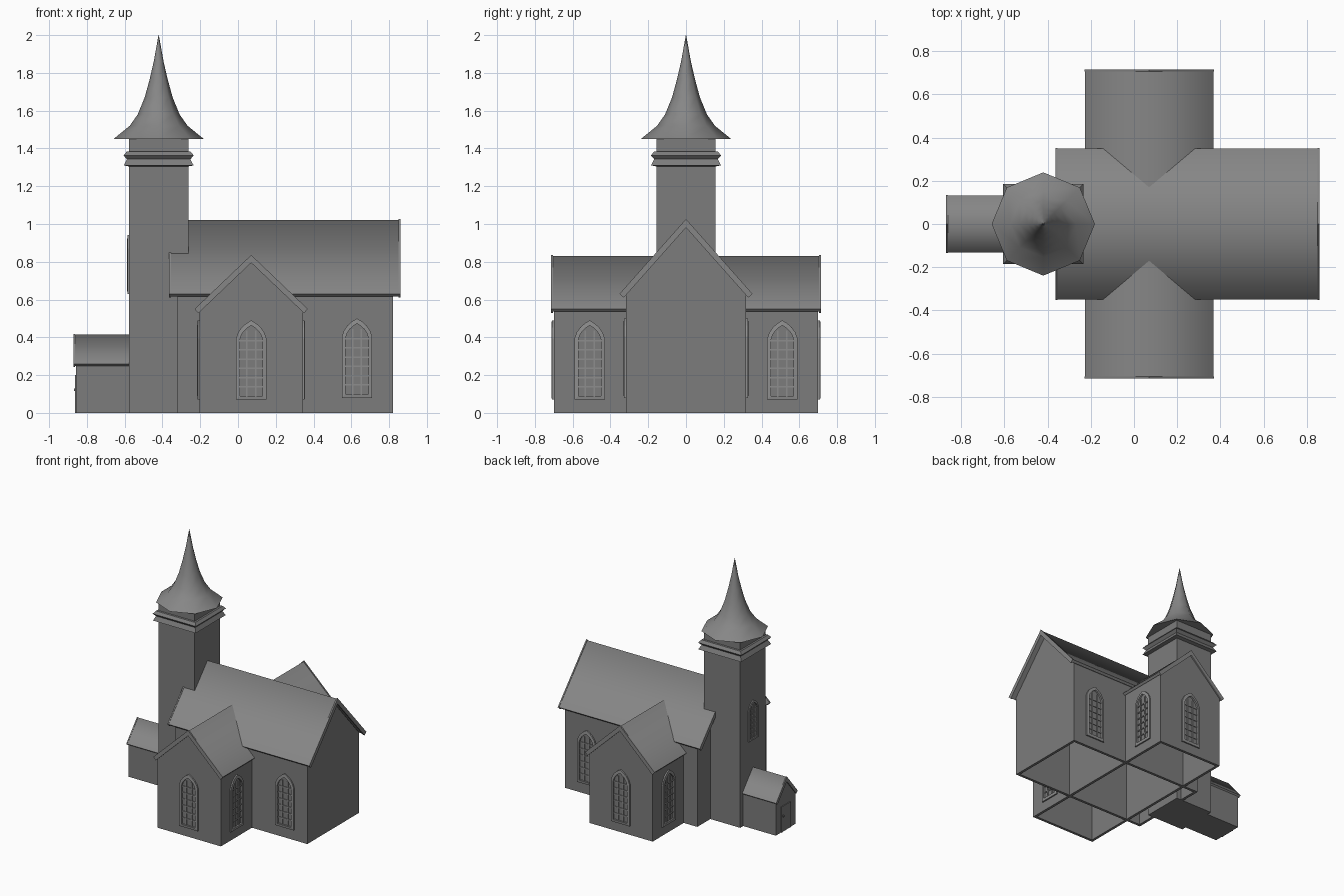
import bpy, bmesh, math
from mathutils import Matrix

if "Cube" in bpy.data.objects:
    bpy.data.objects.remove(bpy.data.objects["Cube"])


def grey(name, v):
    m = bpy.data.materials.new(name)
    m.diffuse_color = (v, v, v, 1)
    m.use_nodes = True
    m.node_tree.nodes["Principled BSDF"].inputs["Base Color"].default_value = m.diffuse_color
    return m


WALL, ROOF, TRIM = grey("wall_grey", 0.2), grey("roof_grey", 0.24), grey("trim_grey", 0.27)


def finish(name, bm, mat, smooth=None):
    bmesh.ops.recalc_face_normals(bm, faces=bm.faces)
    me = bpy.data.meshes.new(name)
    bm.to_mesh(me)
    bm.free()
    me.materials.append(mat)
    ob = bpy.data.objects.new(name, me)
    bpy.context.collection.objects.link(ob)
    if smooth:
        bpy.context.view_layer.objects.active = ob
        ob.select_set(True)
        bpy.ops.object.shade_smooth_by_angle(angle=math.radians(smooth))
        ob.select_set(False)
    return ob


def add_prism(bm, pts, a0, a1, axis):
    """Extrude a (u, z) outline along axis x or y."""
    def co(a, p):
        return (a, p[0], p[1]) if axis == 'x' else (p[0], a, p[1])
    lo = [bm.verts.new(co(a0, p)) for p in pts]
    hi = [bm.verts.new(co(a1, p)) for p in pts]
    bm.faces.new(lo)
    bm.faces.new(hi)
    n = len(pts)
    return [bm.faces.new((lo[i], lo[(i + 1) % n], hi[(i + 1) % n], hi[i])) for i in range(n)]


def walls(name, c, hw, shoulder, peak, a0, a1, axis, hollow=True):
    """Gabled wall shell, open underneath when hollow."""
    bm = bmesh.new()
    pts = [(c - hw, 0), (c + hw, 0), (c + hw, shoulder), (c, peak), (c - hw, shoulder)]
    sides = add_prism(bm, pts, a0, a1, axis)
    bmesh.ops.recalc_face_normals(bm, faces=bm.faces)
    if hollow:
        bmesh.ops.delete(bm, geom=[sides[0]], context='FACES_ONLY')
    ob = finish(name, bm, WALL)
    if hollow:
        m = ob.modifiers.new("thickness", 'SOLIDIFY')
        m.thickness = 0.02
        m.offset = -1
        m.use_even_offset = True


def chevron(c, hw, eave, ridge, t):
    """Roof cross-section with square-cut eaves, t thick."""
    s = (ridge - eave) / hw
    k = math.hypot(1, s)
    dx, dz = t * s / k, t / k
    return [(c, ridge), (c + hw, eave), (c + hw - dx, eave - dz), (c, ridge - t * k),
            (c - hw + dx, eave - dz), (c - hw, eave)]


def roof(name, c, hw, eave, ridge, a0, a1, axis, ends, t=0.02, g=0.006):
    bm = bmesh.new()
    sides = add_prism(bm, chevron(c, hw, eave, ridge, t), a0, a1, axis)
    # soft ridge: the two slopes shade as one surface, every other edge stays sharp
    top = (sides[0], sides[5])
    for f in top:
        f.smooth = True
    for e in bm.edges:
        e.smooth = all(f in top for f in e.link_faces)
    finish(name, bm, ROOF)
    # raised boards along the gable edges
    for i, (b0, b1) in enumerate(ends):
        bm = bmesh.new()
        add_prism(bm, chevron(c, hw + g / 2, eave, ridge + g, t + 0.01), b0, b1, axis)
        finish(f"{name}_gable_board_{i}", bm, ROOF)


def add_box(bm, x0, x1, y0, y1, z0, z1):
    add_prism(bm, [(x0, z0), (x1, z0), (x1, z1), (x0, z1)], y0, y1, 'y')


def arch(hw, z0, spring, top):
    curve = [(1, 0), (0.86, 0.33), (0.63, 0.61), (0.33, 0.83), (0, 1)]
    right = [(hw * u, spring + (top - spring) * v) for u, v in curve]
    return [(-hw, z0), (hw, z0)] + right + [(-u, z) for u, z in right[-2::-1]]


def window(name, x, y, z, turn, s=1.0):
    """Pointed window facing -y before turning: ring frame plus lattice bars."""
    bm = bmesh.new()
    outer = arch(0.08, 0, 0.325, 0.42)
    inner = arch(0.06, 0.02, 0.318, 0.393)
    loops = [[bm.verts.new((u, d, w)) for u, w in o]
             for o, d in ((outer, 0.003), (outer, -0.01), (inner, -0.013), (inner, 0.003))]
    n = len(outer)
    for a in range(4):
        p, q = loops[a], loops[(a + 1) % 4]
        for i in range(n):
            j = (i + 1) % n
            bm.faces.new((p[i], p[j], q[j], q[i]))
    for u in (-0.023, 0.023):
        add_box(bm, u - 0.004, u + 0.004, -0.007, 0.003, 0.015, 0.365)
    for i in range(6):
        w = 0.068 + i * 0.049
        add_box(bm, -0.061, 0.061, -0.006, 0.003, w - 0.004, w + 0.004)
    bmesh.ops.transform(bm, verts=bm.verts, matrix=Matrix.Translation((x, y, z))
                        @ Matrix.Rotation(math.radians(turn), 4, 'Z') @ Matrix.Scale(s, 4))
    finish(name, bm, TRIM)


def lathe(name, cx, profile, sides, start, mat, smooth=None):
    """Stack of polygon rings (circumradius, z), capped."""
    bm = bmesh.new()
    rings = []
    for r, z in profile:
        rings.append([bm.verts.new((cx + r * math.cos(start + 2 * math.pi * i / sides),
                                    r * math.sin(start + 2 * math.pi * i / sides), z))
                      for i in range(sides)])
    for a, b in zip(rings, rings[1:]):
        for i in range(sides):
            j = (i + 1) % sides
            bm.faces.new((a[i], a[j], b[j], b[i]))
    bm.faces.new(rings[0])
    bm.faces.new(rings[-1])
    finish(name, bm, mat, smooth)


# nave and transept
walls("nave_walls", 0, 0.318, 0.627, 0.985, -0.32, 0.82, 'x')
roof("nave_roof", 0, 0.349, 0.63, 1.02, -0.36, 0.855, 'x', [(-0.364, -0.354), (0.85, 0.86)])
walls("transept_walls", 0.07, 0.273, 0.545, 0.80, -0.70, 0.70, 'y')
roof("transept_roof", 0.07, 0.297, 0.55, 0.83, -0.71, 0.71, 'y', [(-0.715, -0.705), (0.705, 0.715)])

# porch with door
walls("porch_walls", 0, 0.12, 0.25, 0.393, -0.858, -0.57, 'x', hollow=False)
roof("porch_roof", 0, 0.132, 0.258, 0.415, -0.868, -0.57, 'x', [(-0.87, -0.862)], t=0.014, g=0.003)
bm = bmesh.new()
for y0, y1, z0, z1, d in ((-0.05, 0.05, 0.0, 0.19, 0.003), (-0.058, -0.048, 0, 0.2, 0.006),
                          (0.048, 0.058, 0, 0.2, 0.006), (-0.058, 0.058, 0.19, 0.2, 0.006),
                          (0.03, 0.04, 0.115, 0.13, 0.011)):
    add_prism(bm, [(y0, z0), (y1, z0), (y1, z1), (y0, z1)], -0.858 - d, -0.855, 'x')
finish("porch_door", bm, WALL)

# tower shaft, cornice mouldings and spire
R2, TX = math.sqrt(2), -0.42
lathe("tower", TX, [(h * R2, z) for h, z in (
    (0.157, 0), (0.157, 1.31))], 4, math.pi / 4, WALL)
lathe("tower_cornice", TX, [(h * R2, z) for h, z in (
    (0.157, 1.305), (0.185, 1.31), (0.168, 1.343), (0.186, 1.363), (0.169, 1.383),
    (0.157, 1.385), (0.157, 1.455))], 4, math.pi / 4, WALL)
lathe("spire", TX, [(0.239, 1.45), (0.153, 1.52), (0.111, 1.58), (0.074, 1.67), (0.048, 1.765),
                    (0.026, 1.86), (0.001, 2.0)], 8, 0, ROOF, smooth=50)

# windows
for s, turn in ((-1, 0), (1, 180)):
    side = "front" if s < 0 else "back"
    window(f"nave_window_{side}", 0.63, s * 0.318, 0.08, turn)
    window(f"transept_end_window_{side}", 0.07, s * 0.70, 0.07, turn)
    window(f"transept_right_window_{side}", 0.343, s * 0.51, 0.07, 90)
    window(f"transept_left_window_{side}", -0.203, s * 0.51, 0.07, 270)
window("tower_window", TX - 0.157, 0, 0.63, 270, 0.74)
